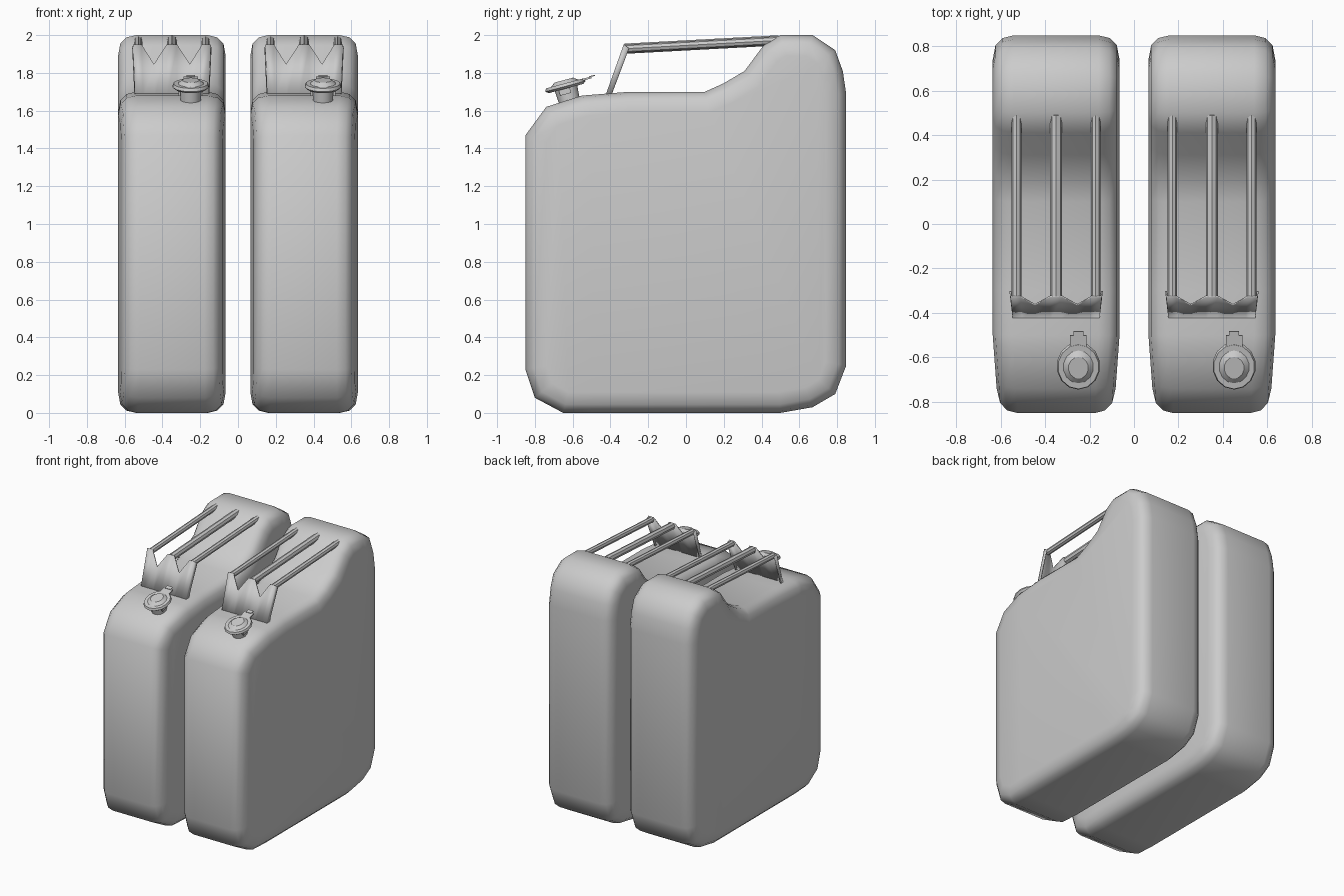
import bpy, bmesh, math
from mathutils import Vector, Matrix

if "Cube" in bpy.data.objects:
    bpy.data.objects.remove(bpy.data.objects["Cube"])


def finish(name, bm, angle=40):
    bmesh.ops.recalc_face_normals(bm, faces=bm.faces)
    mesh = bpy.data.meshes.new(name)
    bm.to_mesh(mesh)
    bm.free()
    ob = bpy.data.objects.new(name, mesh)
    bpy.context.collection.objects.link(ob)
    bpy.ops.object.select_all(action='DESELECT')
    ob.select_set(True)
    bpy.context.view_layer.objects.active = ob
    bpy.ops.object.shade_smooth_by_angle(angle=math.radians(angle))
    return ob


def inset(pts, d):
    """Move a clockwise outline inwards by d with mitred corners."""
    out = []
    for i, p in enumerate(pts):
        a = (p - pts[i - 1]).normalized()
        b = (pts[(i + 1) % len(pts)] - p).normalized()
        na, nb = Vector((a.y, -a.x)), Vector((b.y, -b.x))
        out.append(p + (na + nb) * d / (1 + na.dot(nb)))
    return out


def tube(bm, a, b, r1, r2, n):
    d = b - a
    m = Matrix.Translation((a + b) / 2) @ d.to_track_quat('Z', 'Y').to_matrix().to_4x4()
    bmesh.ops.create_cone(bm, cap_ends=True, segments=n, radius1=r1, radius2=r2,
                          depth=d.length, matrix=m)


# can body: side outline (y, z), stacked in x with rounded edges
def body():
    outline = [Vector(p) for p in [
        (-.85, 1.47), (-.74, 1.62), (-.55, 1.68), (-.3, 1.70), (.1, 1.70), (.2, 1.745),
        (.31, 1.81), (.41, 1.945), (.5, 2), (.67, 2), (.79, 1.92), (.83, 1.81),
        (.848, 1.69), (.848, .25), (.79, .1), (.67, .03), (.5, 0), (-.65, 0),
        (-.8, .08), (-.85, .23)]]
    half = [(.19, 0), (.24, .012), (.273, .045), (.285, .11)]
    layers = [(-x, d) for x, d in reversed(half)] + half
    bm = bmesh.new()
    rings = [[bm.verts.new((x, p.x, p.y)) for p in inset(outline, d)] for x, d in layers]
    n = len(outline)
    for r, s in zip(rings, rings[1:]):
        for i in range(n):
            bm.faces.new((r[i], r[(i + 1) % n], s[(i + 1) % n], s[i]))
    bm.faces.new(rings[0])
    bm.faces.new(rings[-1])
    # front end narrows slightly
    bmesh.ops.bisect_plane(bm, geom=bm.verts[:] + bm.edges[:] + bm.faces[:],
                           plane_co=(0, -.5, 0), plane_no=(0, 1, 0))
    for v in bm.verts:
        v.co.x *= 1 - .09 * max(0, (-.5 - v.co.y) / .35)
    return finish("can_body", bm, 50)


# three carrying bars
def bars():
    bm = bmesh.new()
    for x, r in ((-.178, .022), (0, .027), (.178, .022)):
        tube(bm, Vector((x, -.325, 1.928)), Vector((x, .49, 1.972)), r, r, 8)
    return finish("handle_bars", bm)


# folded front plate with zigzag top
def plate():
    bm = bmesh.new()
    at = lambda x, s, back=0: bm.verts.new((x, -.43 + .1 * s + back, 1.67 + .28 * s))
    xs = [-.205, -.16, -.095, -.028, .028, .095, .16, .205]
    tops = [1, 1, .63, 1, 1, .63, 1, 1]
    low = [at(x * .95, 0) for x in xs]
    top = [at(x, s) for x, s in zip(xs, tops)]
    for i in range(7):
        bm.faces.new((low[i], low[i + 1], top[i + 1], top[i]))
    for i, sx in ((0, -1), (7, 1)):
        bm.faces.new((low[i], top[i], at(sx * .21, .93, .035), at(sx * .198, 0, .03)))
    ob = finish("handle_front_plate", bm, 30)
    mod = ob.modifiers.new("thickness", 'SOLIDIFY')
    mod.thickness = .008
    return ob


# tilted spout with lid, dome, lever tab and clip
def spout():
    tilt = Matrix.Translation((.1, -.637, 1.725)) @ Matrix.Rotation(math.radians(15), 4, 'X')
    bm = bmesh.new()
    for z0, z1, r0, r1 in ((-.1, 0, .055, .055), (-.008, .004, .085, .098),
                           (.004, .02, .098, .092), (.02, .038, .068, .045)):
        tube(bm, Vector((0, 0, z0)), Vector((0, 0, z1)), r0, r1, 14)
    neck = [v for v in bm.verts]
    for v in neck:
        if v.co.z > -.05:
            v.co.y *= 1.12

    def box(centre, size):
        bmesh.ops.create_cube(bm, size=1, matrix=Matrix.Translation(centre) @
                              Matrix.Diagonal((*size, 1)))
    box((0, .115, .014), (.075, .06, .01))
    box((0, .15, .02), (.045, .03, .006))
    for sx in (-1, 1):
        box((sx * .06, -.01, -.022), (.012, .06, .03))
    bm.transform(tilt)
    return finish("spout_and_lid", bm, 35)


# two identical cans side by side
for part in (body(), bars(), plate(), spout()):
    part.location.x = -.35
    twin = part.copy()
    twin.name = part.name + "_right"
    twin.location.x = .35
    bpy.context.collection.objects.link(twin)
    part.name += "_left"
